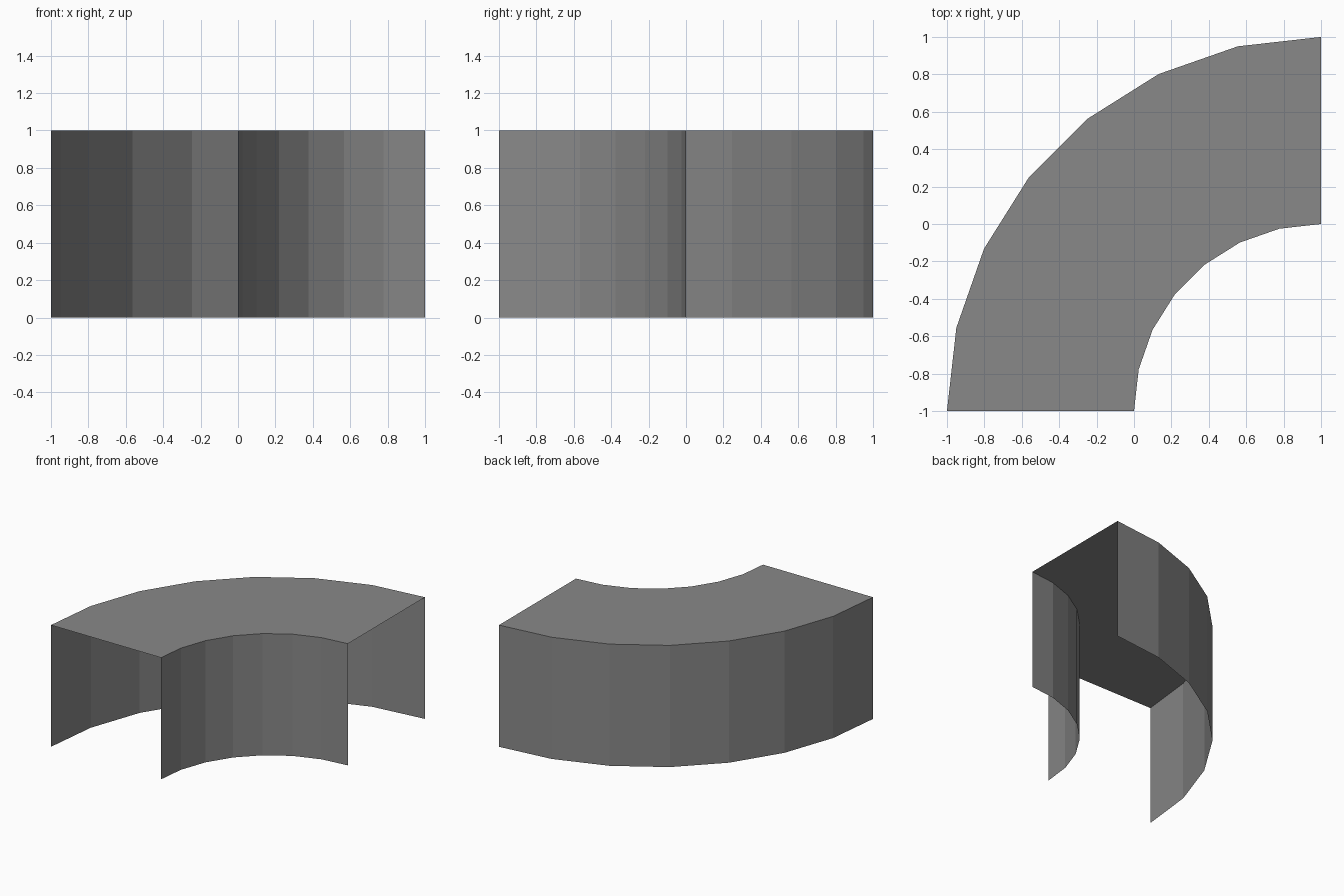
import bpy
import bmesh
from math import sin, cos, pi

cube = bpy.data.objects.get("Cube")
if cube:
    bpy.data.objects.remove(cube, do_unlink=True)

SEGMENTS = 7
HEIGHT = 1.0
INNER_RADIUS, OUTER_RADIUS = 1.0, 2.0
CENTRE = (1.0, -1.0)

grey = bpy.data.materials.new("mid_grey")
grey.use_nodes = True
colour = (0.25, 0.25, 0.25, 1)
grey.diffuse_color = colour
grey.node_tree.nodes["Principled BSDF"].inputs["Base Color"].default_value = colour


def arc(bm, radius, z):
    """Quarter circle of vertices, from the front end to the left end."""
    angles = [pi / 2 * i / SEGMENTS for i in range(SEGMENTS + 1)]
    return [bm.verts.new((CENTRE[0] - radius * cos(a),
                          CENTRE[1] + radius * sin(a), z)) for a in angles]


def bridge(bm, first, second):
    """Flat quads between two arcs."""
    for i in range(SEGMENTS):
        bm.faces.new((first[i], first[i + 1], second[i + 1], second[i]))


# Curved channel: outer wall, flat top and inner wall, open below and at both ends
bm = bmesh.new()
rails = [arc(bm, r, z) for r, z in ((OUTER_RADIUS, 0), (OUTER_RADIUS, HEIGHT),
                                    (INNER_RADIUS, HEIGHT), (INNER_RADIUS, 0))]
for lower, upper in zip(rails, rails[1:]):
    bridge(bm, lower, upper)

# Point every face outward, judged from the upward normal of the top
bm.normal_update()
if any(f.normal.z < -0.5 for f in bm.faces):
    bmesh.ops.reverse_faces(bm, faces=bm.faces[:])

# Merge the top strip into a single flat face
seams = [e for e in bm.edges if len(e.link_faces) == 2
         and all(abs(f.normal.z) > 0.5 for f in e.link_faces)]
bmesh.ops.dissolve_edges(bm, edges=seams, use_verts=False)

mesh = bpy.data.meshes.new("curved_channel")
bm.to_mesh(mesh)
bm.free()
mesh.materials.append(grey)
channel = bpy.data.objects.new("curved_channel", mesh)
bpy.context.collection.objects.link(channel)
